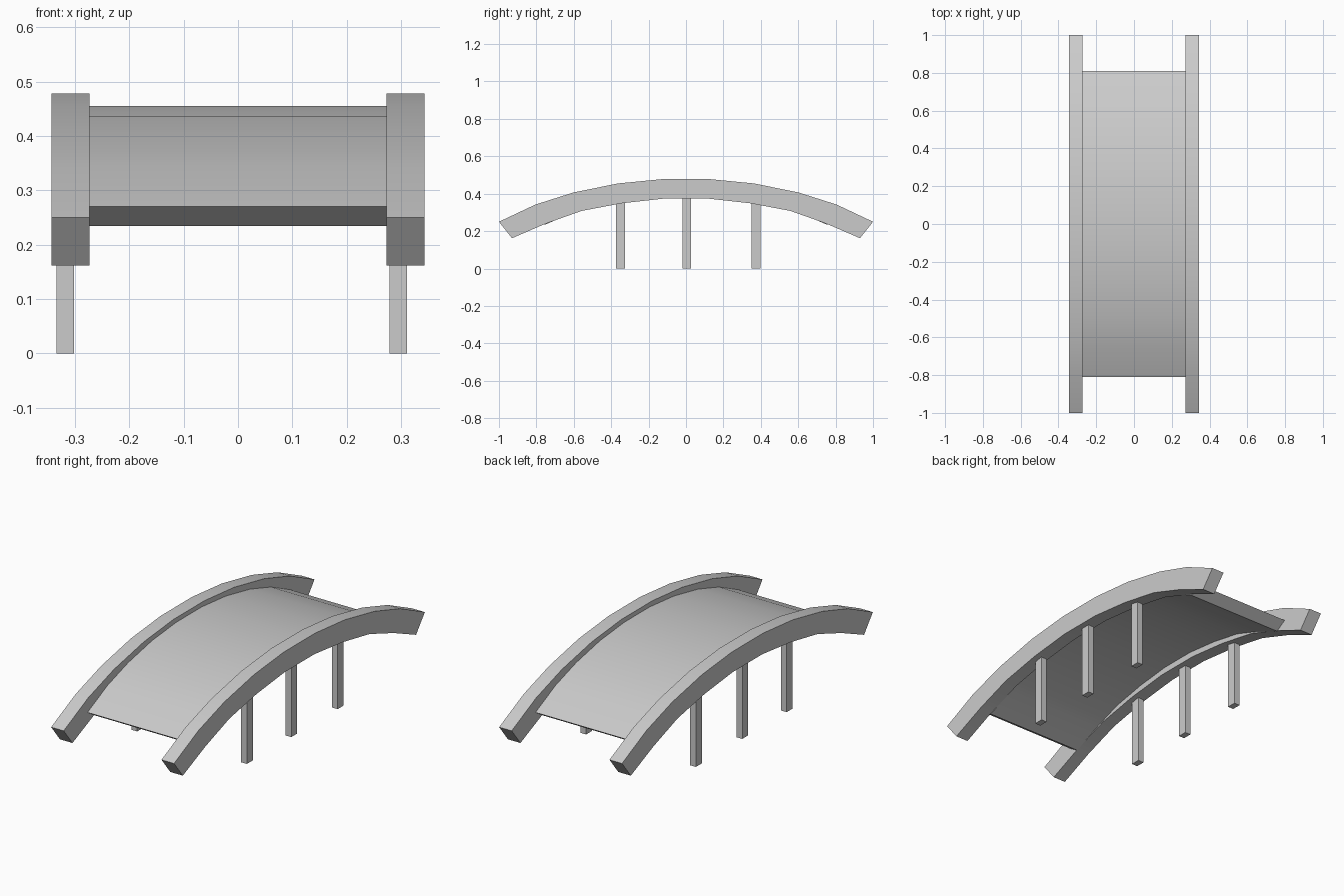
import bpy
import bmesh

if "Cube" in bpy.data.objects:
    bpy.data.objects.remove(bpy.data.objects["Cube"])

# Half profiles (y, z) of the arch, from the end to the crown
RAIL_TOP = [(1.0, 0.25), (0.805, 0.342), (0.6, 0.407), (0.362, 0.455), (0.125, 0.478)]
RAIL_BOTTOM = [(0.93, 0.162), (0.75, 0.24), (0.558, 0.308), (0.342, 0.349), (0.117, 0.374)]


def rescale(points, factor, crown):
    """Shrink a half arch and place its crown at the given height."""
    top = points[-1][1]
    return [(y * factor, crown + (z - top) * factor) for y, z in points]


def mirrored(points):
    return [(-y, z) for y, z in points] + points[::-1]


def arch(name, x0, x1, top, bottom):
    """Extrude a closed arch strip along x."""
    upper, lower = mirrored(top), mirrored(bottom)
    bm = bmesh.new()
    rows = [[bm.verts.new((x, y, z)) for y, z in line]
            for x, line in ((x0, upper), (x1, upper), (x1, lower), (x0, lower))]
    for a, b in zip(rows, rows[1:] + rows[:1]):
        for i in range(len(upper) - 1):
            bm.faces.new((a[i], b[i], b[i + 1], a[i + 1]))
    for i in (0, -1):
        bm.faces.new([row[i] for row in rows])
    bmesh.ops.recalc_face_normals(bm, faces=bm.faces)
    mesh = bpy.data.meshes.new(name)
    bm.to_mesh(mesh)
    bm.free()
    obj = bpy.data.objects.new(name, mesh)
    bpy.context.collection.objects.link(obj)
    bpy.ops.object.select_all(action='DESELECT')
    obj.select_set(True)
    bpy.context.view_layer.objects.active = obj
    bpy.ops.object.shade_smooth_by_angle(angle=0.52)
    return obj


def post(name, x, y, top):
    bpy.ops.mesh.primitive_cube_add(size=1, location=(x, y, top / 2))
    obj = bpy.context.object
    obj.name = name
    obj.scale = (0.032, 0.047, top)


# Side rails
arch("left_rail", -0.343, -0.273, RAIL_TOP, RAIL_BOTTOM)
arch("right_rail", 0.273, 0.343, RAIL_TOP, RAIL_BOTTOM)

# Walkway deck, a smaller copy of the same arch
arch("deck", -0.273, 0.273,
     rescale(RAIL_TOP, 0.81, 0.455), rescale(RAIL_BOTTOM, 0.81, 0.406))

# Support posts, tops sunk into the rails
for side, x in (("left", -0.3175), ("right", 0.295)):
    for place, y, top in (("front", -0.35, 0.37), ("middle", 0.004, 0.39), ("back", 0.374, 0.37)):
        post(f"{side}_{place}_post", x, y, top)
